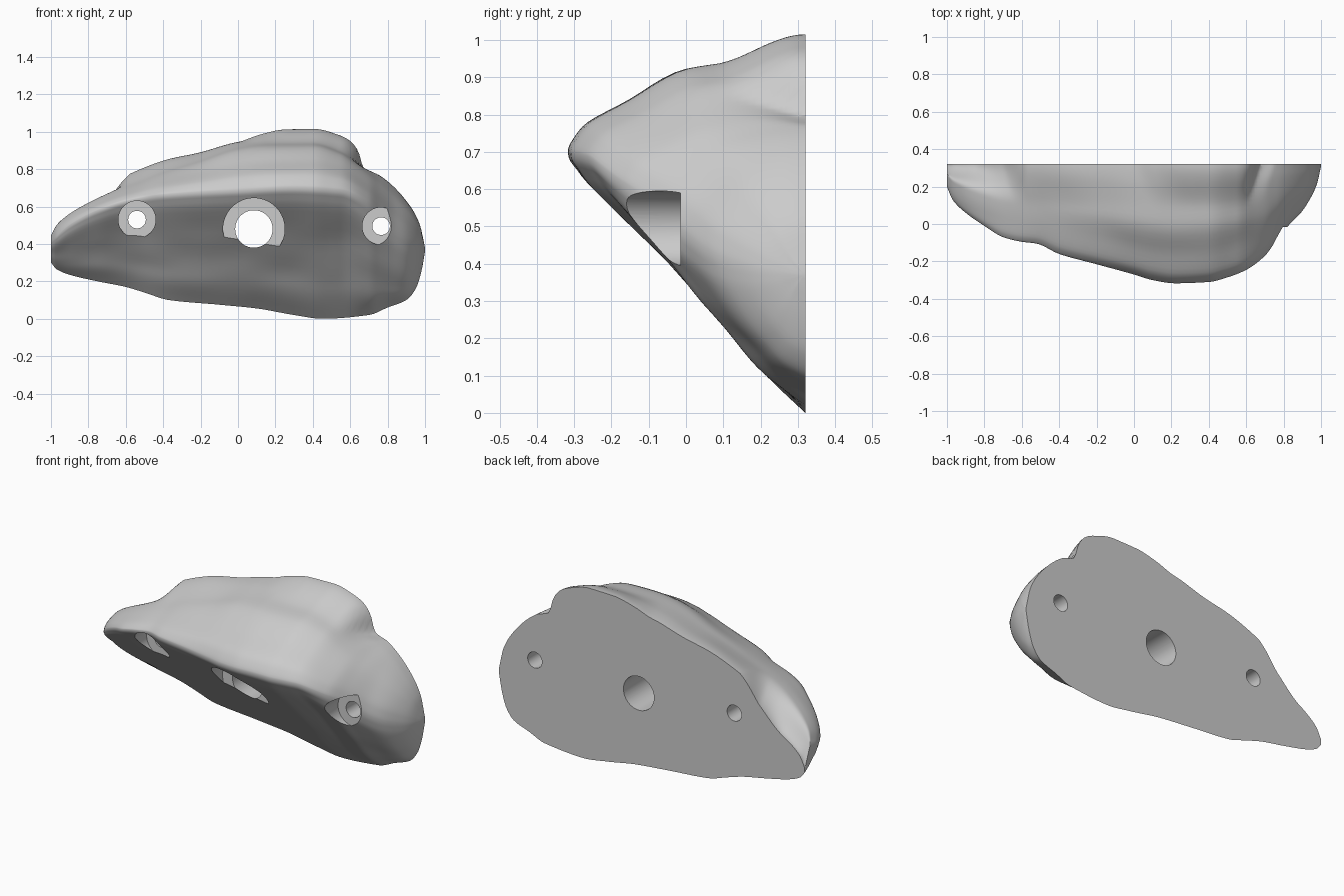
import bpy, bmesh, math
from mathutils import Vector, noise

if "Cube" in bpy.data.objects:
    bpy.data.objects.remove(bpy.data.objects["Cube"])

BACK = 0.32


def curve(pts, x):
    """Smooth interpolation through (x, value) points without overshoot."""
    n = len(pts)
    if x <= pts[0][0]:
        return pts[0][1]
    if x >= pts[-1][0]:
        return pts[-1][1]
    d = [(pts[i + 1][1] - pts[i][1]) / (pts[i + 1][0] - pts[i][0]) for i in range(n - 1)]

    def slope(i):
        if i == 0 or i == n - 1:
            return d[0] if i == 0 else d[-1]
        a, b = d[i - 1], d[i]
        return 0 if a * b <= 0 else 2 * a * b / (a + b)

    i = max(k for k in range(n - 1) if pts[k][0] <= x)
    h = pts[i + 1][0] - pts[i][0]
    t = (x - pts[i][0]) / h
    return ((2*t**3 - 3*t*t + 1) * pts[i][1] + (t**3 - 2*t*t + t) * h * slope(i)
            + (3*t*t - 2*t**3) * pts[i + 1][1] + (t**3 - t*t) * h * slope(i + 1))


# Outline and ridge curves along x
top = [(-1, .45), (-.97, .51), (-.93, .55), (-.85, .605), (-.67, .7), (-.55, .755),
       (-.4, .81), (-.2, .865), (0, .925), (.15, .942), (.4, .945), (.55, .9), (.65, .835),
       (.72, .79), (.8, .735), (.9, .63), (.97, .51), (1, .38)]
bottom = [(-1, .3), (-.97, .265), (-.9, .235), (-.75, .2), (-.6, .17), (-.5, .14), (-.37, .1),
          (-.1, .075), (.1, .055), (.3, .02), (.45, 0), (.7, .02), (.8, .06), (.9, .1),
          (.95, .16), (.98, .25), (1, .36)]
front = [(-1, .2), (-.97, .13), (-.9, .06), (-.8, -.01), (-.7, -.07), (-.6, -.095), (-.52, -.105),
         (-.4, -.16), (-.2, -.215), (0, -.27), (.1, -.3), (.22, -.317), (.4, -.31), (.5, -.285),
         (.6, -.245), (.7, -.17), (.76, -.09), (.82, -.015), (.9, .07), (.95, .15), (.98, .22), (1, .31)]
ridge = [(-1, .41), (-.9, .5), (-.75, .58), (-.6, .63), (-.4, .665), (0, .69), (.3, .705),
         (.55, .69), (.7, .62), (.85, .47), (1, .37)]
# bluntness of the ends, above and below the ridge
blunt_top = [(-1, 1), (-.9, .8), (-.65, .15), (-.5, 0), (.55, 0), (.75, .3), (.9, .5), (1, .6)]
blunt_under = [(-1, .25), (-.8, .1), (-.5, 0), (.55, 0), (.75, .35), (.9, .6), (1, .7)]
full_w = [(-.5, 0), (.1, 1), (.55, 1), (.75, .3)]

# Height added to (or taken from) the upper back edge: raised lip, undercut left tip
lip = [(-.7, 0), (-.61, .03), (-.4, .035), (-.2, .025), (0, .02), (.1, .04), (.25, .068), (.4, .07),
       (.5, .075), (.6, .08), (.64, .06), (.675, -.02), (.75, 0)]
undercut = [(-1, .12), (-.85, .12), (-.7, .06), (-.58, 0)]

# Section shapes: (depth fraction, height fraction above / below the ridge)
under = [(.945, -.1), (.65, -.37), (.345, -.67), (.2, -.83), (0, -1)]
full = [(0, 1), (.14, 1), (.28, .985), (.5, .91), (.74, .57), (.94, .26), (1, 0)] + under
plain = [(0, 1), (.1, .97), (.28, .89), (.5, .76), (.74, .51), (.94, .22), (1, 0)] + under
blunt = [(0, 1), (.2, .98), (.45, .89), (.65, .76), (.83, .56), (.96, .28), (1, 0),
         (.95, -.25), (.8, -.56), (.55, -.8), (.3, -.94), (0, -1)]


def fade(u, width):
    t = max(0, 1 - u / width)
    return t * t * (3 - 2 * t)


def section(x, count):
    zt, zb, yf, zr = (curve(c, x) for c in (top, bottom, front, ridge))
    wf, wt, wu = (curve(c, x) for c in (full_w, blunt_top, blunt_under))
    us, vs = [], []
    for i, (a, b, c) in enumerate(zip(full, plain, blunt)):
        wr = wt if i < 7 else wu
        u, v = ((a[k] * wf + b[k] * (1 - wf)) * (1 - wr) + c[k] * wr for k in (0, 1))
        us.append((i, u))
        vs.append((i, v))
    ring = []
    for j in range(count):
        t = j / (count - 1) * (len(us) - 1)
        u, v = curve(us, t), curve(vs, t)
        z = zr + v * ((zt - zr) if v > 0 else (zr - zb))
        y = BACK - u * (BACK - yf)
        if v > 0:
            # the lip's ends slant as they come forward
            xs = x + .3 * (BACK - y) if x > .3 else x - .3 * (BACK - y)
            z += curve(lip, xs) * fade(BACK - y, .24) - curve(undercut, x) * fade(u, .5)
        # slight hand-shaped unevenness, fading out at the rim
        y += .008 * noise.noise(Vector((x * 4, u * 3, z * 6))) * min(1, 4 * u * (1 - u))
        ring.append((x, y, z))
    return ring


# Rock-like body lofted from the sections
NX, NR = 150, 56
bm = bmesh.new()
rows = []
for i in range(NX):
    s = i / (NX - 1) * 2 - 1
    x = .5 * s + .5 * math.sin(s * math.pi / 2)
    rows.append([bm.verts.new(p) for p in section(x, NR)])
for a, b in zip(rows, rows[1:]):
    for j in range(NR):
        k = (j + 1) % NR
        bm.faces.new((a[j], a[k], b[k], b[j]))
bm.faces.new(rows[0])
bm.faces.new(rows[-1])
bmesh.ops.recalc_face_normals(bm, faces=bm.faces)
mesh = bpy.data.meshes.new("climbing_hold")
bm.to_mesh(mesh)
bm.free()
hold = bpy.data.objects.new("climbing_hold", mesh)
bpy.context.collection.objects.link(hold)


def bore(name, x, z, radius, y0, y1):
    bpy.ops.mesh.primitive_cylinder_add(vertices=64, radius=radius, depth=y1 - y0,
                                        location=(x, (y0 + y1) / 2, z), rotation=(math.pi / 2, 0, 0))
    cutter = bpy.context.object
    cutter.name = name
    mod = hold.modifiers.new(name, 'BOOLEAN')
    mod.operation, mod.solver, mod.object = 'DIFFERENCE', 'EXACT', cutter
    return cutter


# Bolt hole and two screw holes, each with a flat-floored recess
cutters = []
for name, x, z, hole, recess, floor in (("bolt", .085, .48, .1, .165, -.03),
                                        ("left_screw", -.54, .53, .047, .1, .06),
                                        ("right_screw", .765, .495, .047, .1, -.015)):
    cutters.append(bore(name + "_hole", x, z, hole, -.6, .6))
    cutters.append(bore(name + "_recess", x, z, recess, -.6, floor))

bpy.ops.object.select_all(action='DESELECT')
hold.select_set(True)
bpy.context.view_layer.objects.active = hold
for mod in list(hold.modifiers):
    bpy.ops.object.modifier_apply(modifier=mod.name)
for c in cutters:
    bpy.data.objects.remove(c)
bpy.ops.object.shade_smooth_by_angle(angle=math.radians(35))
